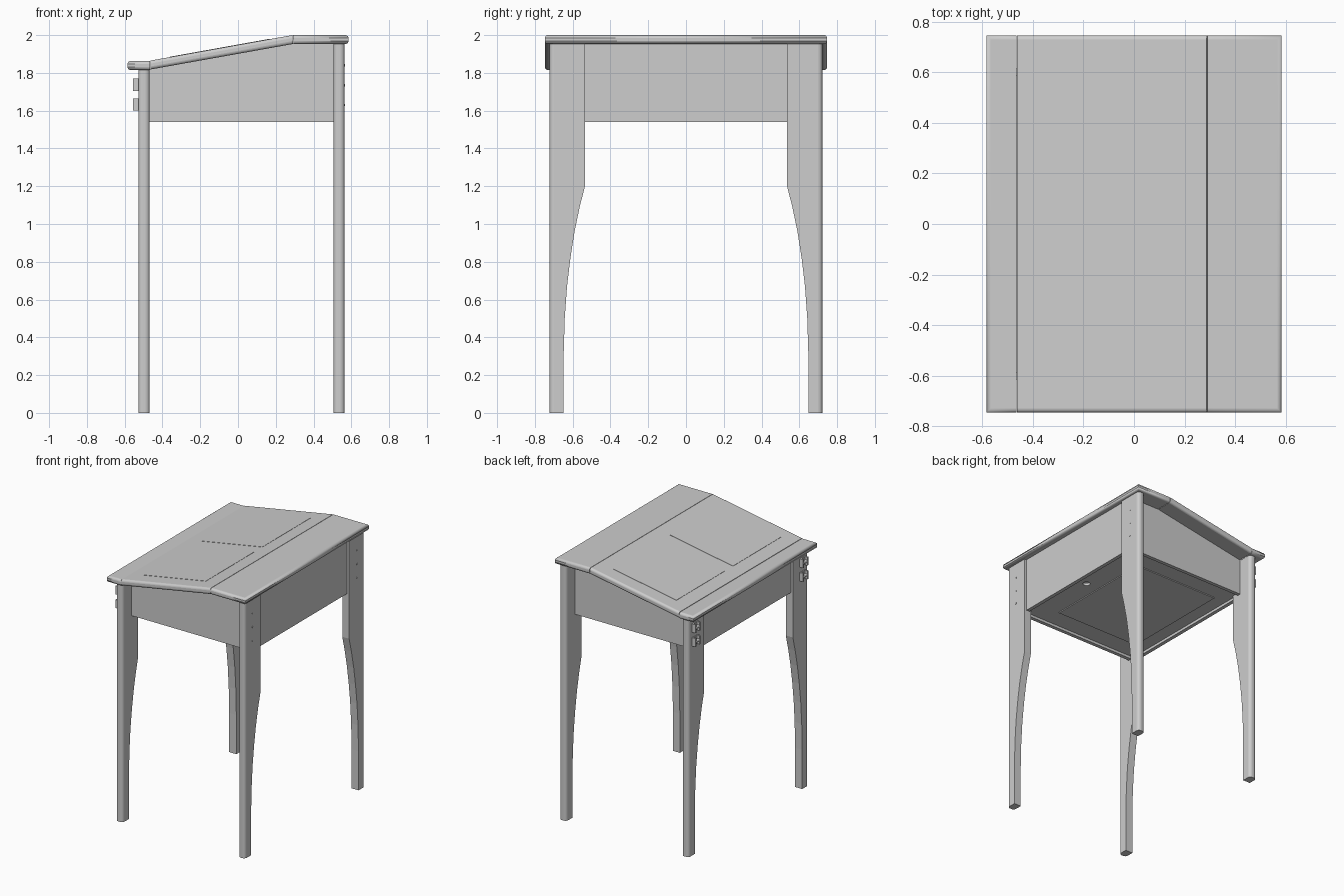
import bpy, bmesh, math
from mathutils import Vector

cube = bpy.data.objects.get("Cube")
if cube:
    bpy.data.objects.remove(cube, do_unlink=True)

grey = bpy.data.materials.new("light_grey")
grey.use_nodes = True
grey.diffuse_color = (0.61, 0.61, 0.61, 1)
grey.node_tree.nodes["Principled BSDF"].inputs["Base Color"].default_value = (0.61, 0.61, 0.61, 1)


def finish(name, bm):
    bmesh.ops.recalc_face_normals(bm, faces=bm.faces)
    me = bpy.data.meshes.new(name)
    bm.to_mesh(me)
    bm.free()
    me.materials.append(grey)
    ob = bpy.data.objects.new(name, me)
    bpy.context.collection.objects.link(ob)
    return ob


def prism(name, pts, axis, lo, hi, rounded=None, radius=0.0):
    """Extrude a profile along x or y, rounding the edges picked by a rule."""
    bm = bmesh.new()
    put = (lambda p, d: (d, p[0], p[1])) if axis == 'x' else (lambda p, d: (p[0], d, p[1]))
    face = bm.faces.new([bm.verts.new(put(p, lo)) for p in pts])
    ext = bmesh.ops.extrude_face_region(bm, geom=[face])
    move = Vector((hi - lo, 0, 0) if axis == 'x' else (0, hi - lo, 0))
    bmesh.ops.translate(bm, vec=move, verts=[v for v in ext["geom"] if isinstance(v, bmesh.types.BMVert)])
    # the first profile face stays as the near cap
    if rounded:
        edges = [e for e in bm.edges if rounded(e.verts[0].co, e.verts[1].co)]
        bev = bmesh.ops.bevel(bm, geom=edges, offset=radius, segments=4,
                              profile=0.5, affect='EDGES', clamp_overlap=True)
        for f in bev["faces"]:
            f.smooth = True
    return finish(name, bm)


def box(name, x, y, z):
    return prism(name, [(x[0], z[0]), (x[1], z[0]), (x[1], z[1]), (x[0], z[1])], 'y', *y)


def cylinder(name, a, b, r, n=12):
    a, b = Vector(a), Vector(b)
    bm = bmesh.new()
    bmesh.ops.create_cone(bm, cap_ends=True, segments=n, radius1=r, radius2=r, depth=(b - a).length)
    for f in bm.faces:
        f.smooth = len(f.verts) == 4
    bmesh.ops.rotate(bm, verts=bm.verts, matrix=(b - a).to_track_quat('Z', 'Y').to_matrix())
    bmesh.ops.translate(bm, verts=bm.verts, vec=(a + b) / 2)
    return finish(name, bm)


# Top boards with rounded outer edges and thin seams
HALF = 0.747


def top_board(name, pts, outer_x=None):
    def rule(a, b):
        end = abs(a.y - b.y) < 1e-5 and abs(a.x - b.x) > 0.02
        nose = outer_x is not None and abs(a.x - outer_x) < 1e-4 and abs(b.x - outer_x) < 1e-4 \
            and abs(a.z - b.z) < 1e-4
        return end or nose
    return prism(name, pts, 'y', -HALF, HALF, rule, 0.016)


top_board("low_rail", [(-0.585, 1.815), (-0.466, 1.815), (-0.466, 1.863), (-0.585, 1.863)], -0.585)
top_board("sloped_lid", [(-0.464, 1.818), (0.291, 1.953), (0.288, 2.0), (-0.464, 1.865)])
top_board("high_shelf", [(0.294, 1.953), (0.585, 1.953), (0.585, 2.0), (0.291, 2.0)], 0.585)


# Faint pair of raised writing areas on the lid
def lid_z(x):
    return 1.865 + (x + 0.464) * (2.0 - 1.865) / 0.752


for side, s in (("left", 1), ("right", -1)):
    prism("writing_area_" + side,
          [(-0.36, lid_z(-0.36) - 0.004), (0.17, lid_z(0.17) - 0.004),
           (0.17, lid_z(0.17) + 0.002), (-0.36, lid_z(-0.36) + 0.002)],
          'y', *sorted((s * 0.052, s * 0.63)))

# Legs: straight rounded outer edge, curved taper on the inner edge
TAPER = [(0.648, 0), (0.648, 0.3), (0.642, 0.5), (0.63, 0.67), (0.612, 0.82),
         (0.59, 0.96), (0.563, 1.09), (0.535, 1.2)]
for end, x0, x1, top in (("low", -0.528, -0.468, 1.818), ("high", 0.506, 0.564, 1.956)):
    for side, s in (("left", 1), ("right", -1)):
        pts = [(s * y, z) for y, z in TAPER + [(0.535, top), (0.722, top), (0.722, 0)]]
        prism(f"{end}_leg_{side}", pts, 'x', x0, x1,
              lambda a, b: abs(abs(a.y) - 0.722) < 1e-4 and abs(abs(b.y) - 0.722) < 1e-4
              and abs(a.x - b.x) < 1e-5, 0.022)

# Box walls: end panels between the legs, side panels set well in from the edge
box("low_end_panel", (-0.513, -0.485), (-0.537, 0.537), (1.54, 1.82))
box("high_end_panel", (0.519, 0.547), (-0.537, 0.537), (1.54, 1.956))
for side, s in (("left", 1), ("right", -1)):
    prism("side_panel_" + side,
          [(-0.472, 1.54), (0.51, 1.54), (0.51, 1.956), (0.29, 1.956), (-0.464, 1.82), (-0.472, 1.82)],
          'y', *sorted((s * 0.587, s * 0.615)))

# Floor with a cable hole and a shallow panel beneath
floor = box("box_floor", (-0.487, 0.521), (-0.59, 0.59), (1.56, 1.58))
cutter = cylinder("hole_cutter", (0.44, 0, 1.5), (0.44, 0, 1.65), 0.026, 24)
cutter.hide_render = True
mod = floor.modifiers.new("cable_hole", 'BOOLEAN')
mod.operation, mod.object, mod.solver = 'DIFFERENCE', cutter, 'EXACT'
bpy.ops.object.select_all(action='DESELECT')
floor.select_set(True)
bpy.context.view_layer.objects.active = floor
bpy.ops.object.modifier_apply(modifier=mod.name)
bpy.data.objects.remove(cutter, do_unlink=True)
box("floor_panel", (-0.38, 0.33), (-0.435, 0.435), (1.553, 1.565))

# Brackets on the low legs, screw heads on the high legs
for side, s in (("left", 1), ("right", -1)):
    y = s * 0.65
    for i, z in enumerate((1.632, 1.737), 1):
        tag = f"{side}_{i}"
        box("bracket_plate_" + tag, (-0.534, -0.526), (y - 0.032, y + 0.032), (z - 0.032, z + 0.032))
        for k in (-1, 1):
            box(f"bracket_arm_{tag}_{'a' if k < 0 else 'b'}", (-0.557, -0.53),
                (y + k * 0.026 - 0.006, y + k * 0.026 + 0.006), (z - 0.032, z + 0.032))
        cylinder("bracket_pin_" + tag, (-0.545, y - 0.028, z), (-0.545, y + 0.028, z), 0.011)
    for i, z in enumerate((1.63, 1.735, 1.84), 1):
        cylinder(f"screw_head_{side}_{i}", (0.558, s * 0.63, z), (0.567, s * 0.63, z), 0.006)
